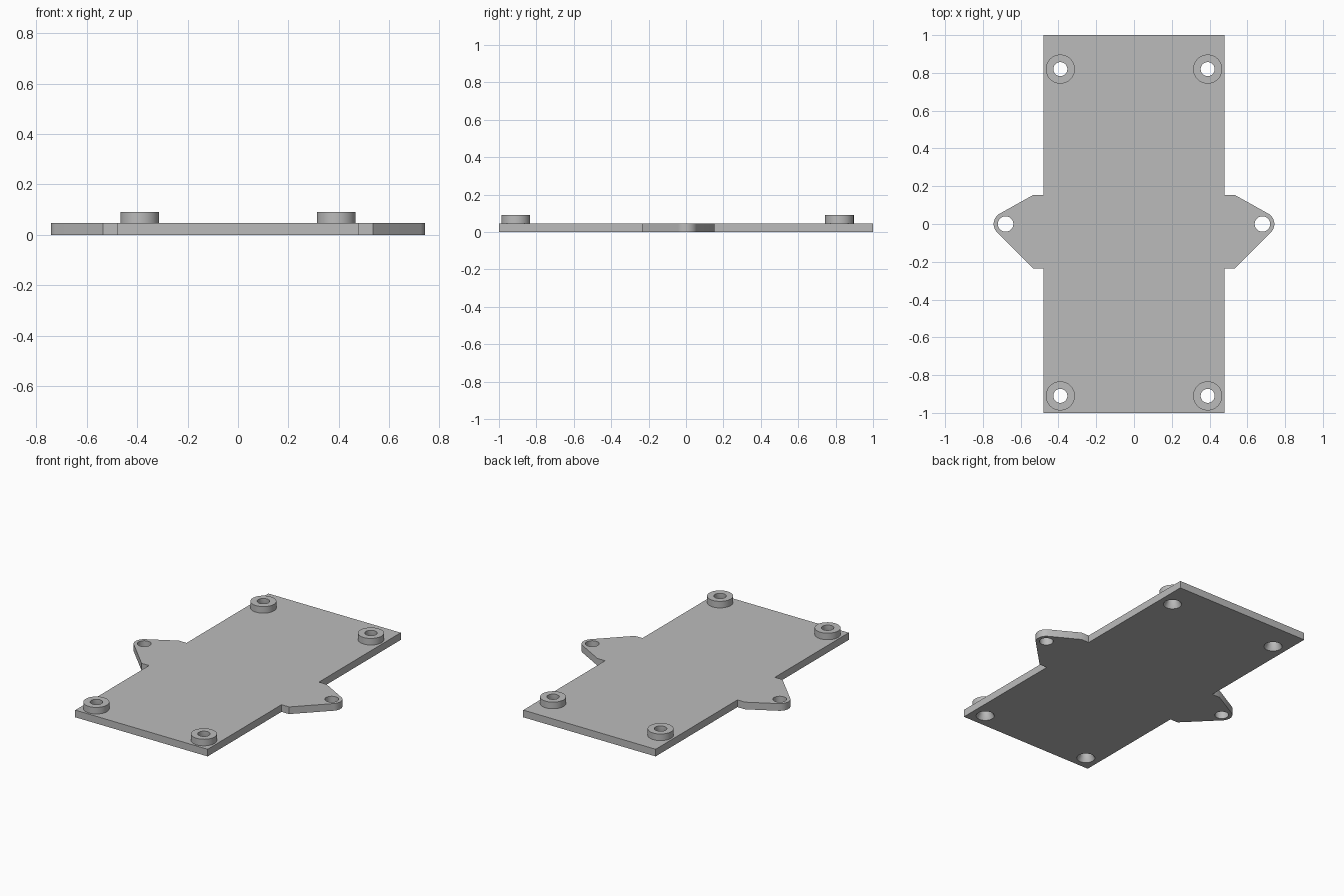
import bpy
import bmesh
from math import sin, cos, pi, atan2, acos, hypot, radians

if "Cube" in bpy.data.objects:
    bpy.data.objects.remove(bpy.data.objects["Cube"], do_unlink=True)

THICK, TOP = 0.047, 0.09
HALF_W, HALF_L = 0.48, 1.0
BORE, SINK, BOSS = 0.037, 0.054, 0.077
EAR_X, EAR_R, EAR_HOLE = 0.68, 0.063, 0.041
BOSSES = [(x, y) for x in (-0.39, 0.39) for y in (-0.91, 0.82)]
SEGMENTS = 48

grey = bpy.data.materials.new("plain grey")
grey.use_nodes = True
colour = (0.5, 0.5, 0.5, 1)
grey.diffuse_color = colour
grey.node_tree.nodes["Principled BSDF"].inputs["Base Color"].default_value = colour


def circle(cx, cy, r):
    return [(cx + r * cos(2 * pi * i / SEGMENTS), cy + r * sin(2 * pi * i / SEGMENTS))
            for i in range(SEGMENTS)]


def tangent_angle(x, y, side):
    """Angle on the ear's round tip where the edge from (x, y) touches it."""
    dx, dy = x - EAR_X, y
    return atan2(dy, dx) + side * acos(EAR_R / hypot(dx, dy))


def smooth(obj):
    bpy.ops.object.select_all(action="DESELECT")
    obj.select_set(True)
    bpy.context.view_layer.objects.active = obj
    bpy.ops.object.shade_smooth_by_angle(angle=radians(30))


# Right half of the outline, front to back, with one rounded ear
low, high = (0.535, -0.235), (0.535, 0.153)
start = tangent_angle(*low, 1) - 2 * pi * (tangent_angle(*low, 1) > pi)
end = tangent_angle(*high, -1)
tip = [(EAR_X + EAR_R * cos(start + (end - start) * i / 20),
        EAR_R * sin(start + (end - start) * i / 20)) for i in range(21)]
half = [(HALF_W, -HALF_L), (HALF_W, low[1]), low, *tip, high,
        (HALF_W, high[1]), (HALF_W, HALF_L)]
outline = half + [(-x, y) for x, y in reversed(half)]

# Plate with ears, filled around its holes
curve = bpy.data.curves.new("plate", "CURVE")
curve.dimensions = "2D"
curve.fill_mode = "BOTH"
curve.extrude = THICK / 2
loops = [outline] + [circle(x, y, SINK) for x, y in BOSSES]
loops += [circle(x, 0, EAR_HOLE) for x in (-EAR_X, EAR_X)]
for points in loops:
    spline = curve.splines.new("POLY")
    spline.points.add(len(points) - 1)
    for point, (x, y) in zip(spline.points, points):
        point.co = (x, y, THICK / 2, 1)
    spline.use_cyclic_u = True
curve_obj = bpy.data.objects.new("plate_outline", curve)
bpy.context.collection.objects.link(curve_obj)
bpy.context.view_layer.update()
mesh = bpy.data.meshes.new_from_object(
    curve_obj.evaluated_get(bpy.context.evaluated_depsgraph_get()))
bpy.data.objects.remove(curve_obj)
bm = bmesh.new()
bm.from_mesh(mesh)
bmesh.ops.remove_doubles(bm, verts=bm.verts, dist=0.0001)
base = min(v.co.z for v in bm.verts)
bmesh.ops.translate(bm, verts=bm.verts, vec=(0, 0, -base))
bmesh.ops.recalc_face_normals(bm, faces=bm.faces)
bm.to_mesh(mesh)
bm.free()
mesh.materials.clear()
mesh.materials.append(grey)
plate = bpy.data.objects.new("plate", mesh)
bpy.context.collection.objects.link(plate)
smooth(plate)

# Raised bosses, bored through and countersunk from below
profile = [(SINK, 0), (BORE, 0.03), (BORE, TOP), (BOSS, TOP), (BOSS, THICK), (SINK, THICK)]
bm = bmesh.new()
rings = [[bm.verts.new((x, y, z)) for x, y in circle(0, 0, r)] for r, z in profile]
for a, b in zip(rings, rings[1:] + rings[:1]):
    for i in range(SEGMENTS):
        j = (i + 1) % SEGMENTS
        bm.faces.new((a[i], a[j], b[j], b[i]))
bmesh.ops.recalc_face_normals(bm, faces=bm.faces)
boss_mesh = bpy.data.meshes.new("boss")
bm.to_mesh(boss_mesh)
bm.free()
boss_mesh.materials.append(grey)
for x, y in BOSSES:
    name = ("back" if y > 0 else "front") + ("_left" if x > 0 else "_right") + "_boss"
    boss = bpy.data.objects.new(name, boss_mesh)
    boss.location = (x, y, 0)
    bpy.context.collection.objects.link(boss)
smooth(boss)
